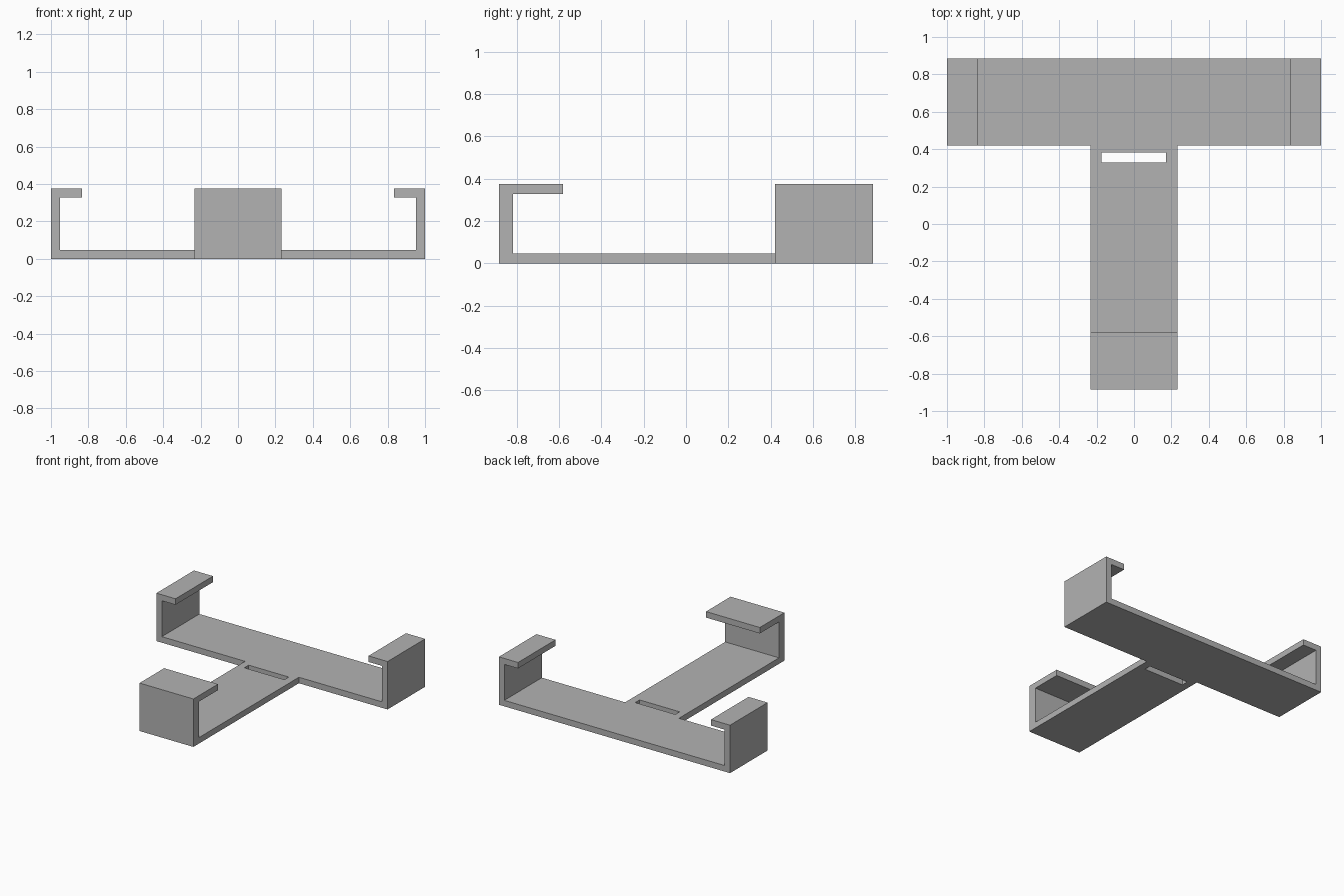
import bpy
import bmesh
from mathutils import Vector

if "Cube" in bpy.data.objects:
    bpy.data.objects.remove(bpy.data.objects["Cube"], do_unlink=True)

HEIGHT = 0.375
PLATE = 0.047          # thickness of the base plates and lips
BACK, FRONT = 0.884, -0.884
JOIN = 0.42            # where the stem meets the crossbar
HALF_STEM = 0.233

grey = bpy.data.materials.new("plain grey")
grey.use_nodes = True
colour = (0.45, 0.45, 0.45, 1)
grey.diffuse_color = colour
grey.node_tree.nodes["Principled BSDF"].inputs["Base Color"].default_value = colour


def extrude_profile(name, points, sweep):
    """Extrude a closed planar profile along the sweep vector."""
    bm = bmesh.new()
    face = bm.faces.new([bm.verts.new(p) for p in points])
    result = bmesh.ops.extrude_face_region(bm, geom=[face], use_keep_orig=True)
    moved = [v for v in result["geom"] if isinstance(v, bmesh.types.BMVert)]
    bmesh.ops.translate(bm, verts=moved, vec=Vector(sweep))
    bmesh.ops.recalc_face_normals(bm, faces=bm.faces)
    mesh = bpy.data.meshes.new(name)
    bm.to_mesh(mesh)
    bm.free()
    mesh.materials.append(grey)
    obj = bpy.data.objects.new(name, mesh)
    bpy.context.collection.objects.link(obj)
    return obj


# Crossbar: a wide channel with an inward lip at each end
half = [(1, 0), (1, HEIGHT), (0.835, HEIGHT), (0.835, HEIGHT - PLATE),
        (0.953, HEIGHT - PLATE), (0.953, PLATE)]
outline = half + [(-x, z) for x, z in reversed(half)]
extrude_profile("crossbar_clip", [(x, JOIN, z) for x, z in outline],
                (0, BACK - JOIN, 0))

# Stem: a flat strip with a hook at the front
hook = [(JOIN, 0), (FRONT, 0), (FRONT, HEIGHT), (-0.58, HEIGHT),
        (-0.58, HEIGHT - PLATE), (-0.817, HEIGHT - PLATE),
        (-0.817, PLATE), (JOIN, PLATE)]
stem = extrude_profile("stem_hook", [(-HALF_STEM, y, z) for y, z in hook],
                       (2 * HALF_STEM, 0, 0))

# Slot through the stem beside the crossbar
slot = [(-0.175, 0.328), (0.172, 0.328), (0.172, 0.382), (-0.175, 0.382)]
cutter = extrude_profile("slot_cutter", [(x, y, -0.1) for x, y in slot],
                         (0, 0, 0.25))
cutter.hide_render = True
cut = stem.modifiers.new("slot", "BOOLEAN")
cut.operation = "DIFFERENCE"
cut.solver = "EXACT"
cut.object = cutter
bpy.context.view_layer.objects.active = stem
bpy.ops.object.modifier_apply(modifier=cut.name)
bpy.data.objects.remove(cutter, do_unlink=True)
